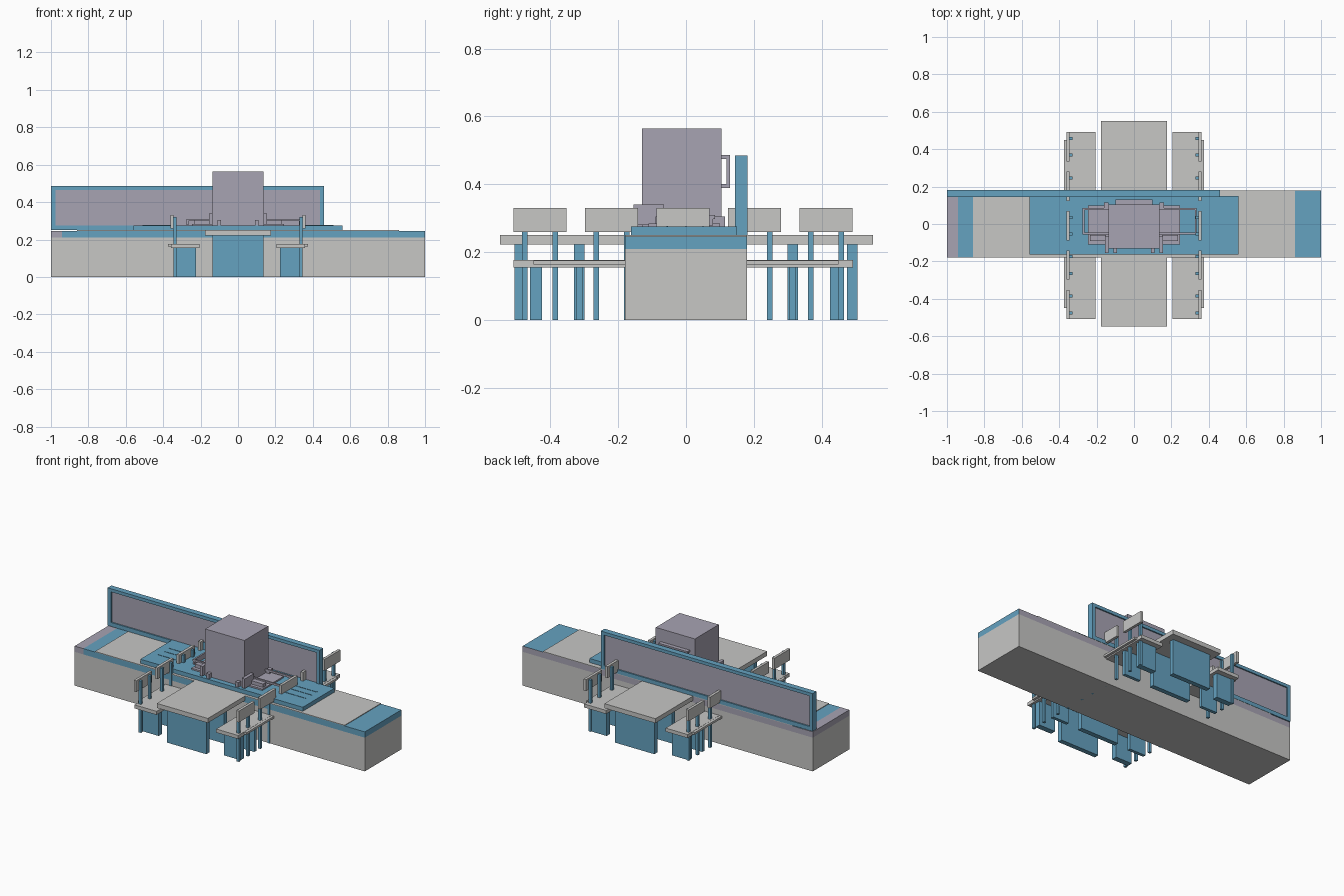
import bpy
from mathutils import Vector

cube = bpy.data.objects.get("Cube")
if cube:
    bpy.data.objects.remove(cube, do_unlink=True)


def material(name, rgb):
    m = bpy.data.materials.new(name)
    m.use_nodes = True
    m.diffuse_color = (*rgb, 1)
    m.node_tree.nodes["Principled BSDF"].inputs["Base Color"].default_value = (*rgb, 1)
    return m


GREY = material("light_grey", (0.57, 0.57, 0.56))
BLUE = material("soft_blue", (0.13, 0.36, 0.53))
MAUVE = material("mauve_grey", (0.39, 0.37, 0.45))

CORNERS = [(x, y, z) for x in (0, 1) for y in (0, 1) for z in (0, 1)]
SIDES = [(0, 1, 3, 2), (4, 6, 7, 5), (0, 4, 5, 1), (2, 3, 7, 6), (0, 2, 6, 4), (1, 5, 7, 3)]


def box(name, xr, yr, zr, mat):
    """Box from its ranges on the three axes."""
    lo = Vector(min(r) for r in (xr, yr, zr))
    hi = Vector(max(r) for r in (xr, yr, zr))
    verts = [[hi[i] if c[i] else lo[i] for i in range(3)] for c in CORNERS]
    mesh = bpy.data.meshes.new(name)
    mesh.from_pydata(verts, [], SIDES)
    mesh.materials.append(mat)
    ob = bpy.data.objects.new(name, mesh)
    bpy.context.collection.objects.link(ob)
    return ob


def around(c, half):
    return (c - half, c + half)


def flip(r, s):
    return (r[0] * s, r[1] * s)


# Long counter: body, coloured band and worktop
DEPTH = (-0.18, 0.18)
box("counter_body", (-1, 1), DEPTH, (0, 0.21), GREY)
box("counter_end_band", (-1, -0.94), DEPTH, (0.21, 0.246), MAUVE)
band = box("counter_band", (-0.94, 1), DEPTH, (0.21, 0.246), BLUE)
band.data.materials.append(MAUVE)
for face in band.data.polygons:
    if face.normal.y > 0.5:
        face.material_index = 1
box("counter_worktop", (-0.86, 0.86), DEPTH, (0.246, 0.25), GREY)

# Raised centre slab with drain ridges
box("centre_slab", (-0.56, 0.56), (-0.162, 0.15), (0.25, 0.275), BLUE)
for s in (-1, 1):
    for y in (-0.055, 0, 0.05):
        box("slab_ridge", flip((0.35, 0.51), s), around(y, 0.002), (0.275, 0.277), BLUE)

# Framed screen along the back
SCREEN_Y = (0.145, 0.182)
for zr in ((0.25, 0.275), (0.465, 0.485)):
    box("screen_rail", (-1, 0.46), SCREEN_Y, zr, BLUE)
for xr in ((-1, -0.977), (0.438, 0.46)):
    box("screen_stile", xr, SCREEN_Y, (0.275, 0.465), BLUE)
box("screen_panel", (-0.977, 0.438), (0.153, 0.174), (0.275, 0.465), MAUVE)

# Cabinet on the slab, with its back handle
box("cabinet", (-0.135, 0.135), (-0.13, 0.105), (0.275, 0.565), MAUVE)
for z in (0.395, 0.48):
    box("handle_arm", (-0.1, 0.1), (0.105, 0.13), around(z, 0.006), MAUVE)
box("handle_grip", (-0.1, 0.1), (0.12, 0.13), (0.395, 0.48), MAUVE)

# Tray, side rails and small fittings around the cabinet
box("tray", (-0.245, 0.245), (-0.11, 0.1), (0.275, 0.284), MAUVE)
for s, reach in ((-1, 0.275), (1, 0.335)):
    for y in (-0.05, 0.08):
        box("side_rail", flip((0.13, reach), s), around(y, 0.005), (0.298, 0.31), MAUVE)
    box("side_rail_end", flip((reach - 0.01, reach), s), (-0.05, 0.08), (0.278, 0.31), MAUVE)
    box("side_block", flip((0.15, 0.235), s), (-0.09, -0.06), (0.284, 0.305), MAUVE)
    box("fitting_tall", flip((0.136, 0.155), s), (-0.155, -0.065), (0.28, 0.34), MAUVE)
    box("fitting_low", flip((0.09, 0.11), s), (-0.155, -0.13), (0.275, 0.305), MAUVE)
    box("fitting_back", flip((0.136, 0.16), s), (0.08, 0.115), (0.275, 0.305), MAUVE)

# Tables at the front and the back
for s, end in ((-1, 0.548), (1, 0.552)):
    box("table_top", (-0.176, 0.176), flip((0.18, end), s), (0.222, 0.25), GREY)
    for yr in ((0.475, 0.505), (0.3, 0.33)):
        box("table_leg_panel", (-0.135, 0.135), flip(yr, s), (0, 0.222), BLUE)

# Benches beside the tables with a row of backrests
for s in (-1, 1):
    box("bench_seat", flip((0.205, 0.357), s), (-0.508, 0.493), (0.155, 0.177), GREY)
    for t in (-1, 1):
        box("bench_edge", flip((0.357, 0.373), s), flip((0.14, 0.45), t), (0.163, 0.176), GREY)
        for yr in ((0.425, 0.46), (0.305, 0.325)):
            box("bench_support", flip((0.225, 0.34), s), flip(yr, t), (0, 0.155), BLUE)
    for i in range(-2, 3):
        centre = i * 0.211 - 0.009
        box("backrest", flip((0.345, 0.362), s), around(centre, 0.078), (0.26, 0.33), GREY)
        for dy in (-0.045, 0.045):
            box("backrest_post", flip((0.33, 0.346), s), around(centre + dy, 0.008),
                (0, 0.32), BLUE)
